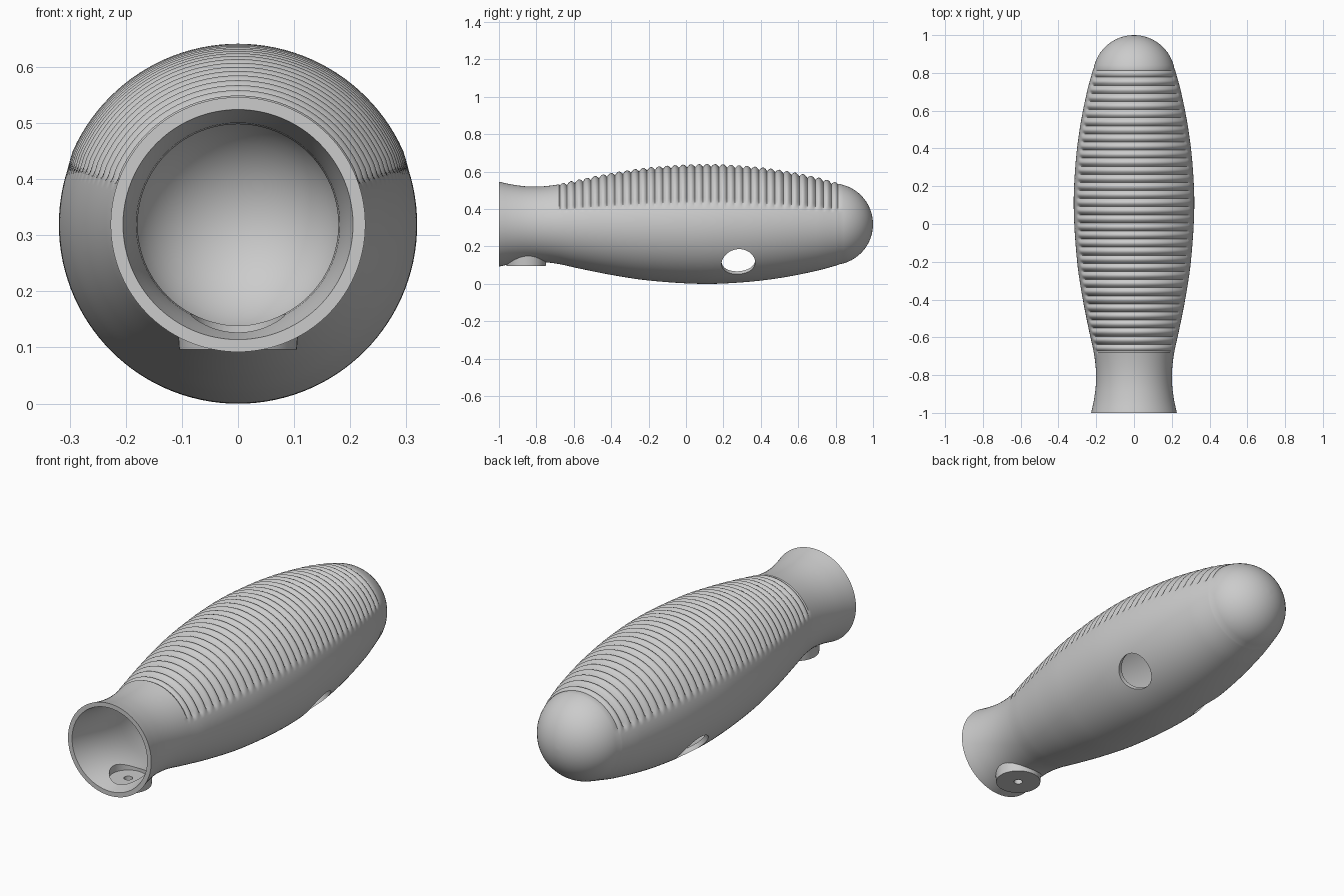
import bpy, math
from mathutils import Matrix, Vector

if "Cube" in bpy.data.objects:
    bpy.data.objects.remove(bpy.data.objects["Cube"])

CZ = 0.319           # height of the handle's long axis
WALL = 0.022
DOME_R, DOME_Y = 0.218, 0.782
RIB0, RIB1, RIBS = -0.68, 0.82, 35

# half profile of the grip: (y, radius)
PROFILE = [(-1.0, .227), (-.93, .212), (-.85, .202), (-.77, .202), (-.68, .213),
           (-.58, .235), (-.4, .271), (-.2, .301), (.08, .319), (.3, .311),
           (.5, .288), (.7, .249), (.82, .216)]


def radius(y):
    """Smooth interpolation of the profile, then a round end."""
    if y >= PROFILE[-1][0]:
        return math.sqrt(max(0, DOME_R ** 2 - (y - DOME_Y) ** 2))
    i = max(k for k in range(len(PROFILE) - 1) if PROFILE[k][0] <= y + 1e-9)
    slope = lambda a, b: (PROFILE[b][1] - PROFILE[a][1]) / (PROFILE[b][0] - PROFILE[a][0])
    n = len(PROFILE) - 1
    (y0, r0), (y1, r1) = PROFILE[i], PROFILE[i + 1]
    m0, m1 = slope(max(i - 1, 0), i + 1), slope(i, min(i + 2, n))
    h = y1 - y0
    t = (y - y0) / h
    return ((2*t**3 - 3*t*t + 1) * r0 + (t**3 - 2*t*t + t) * h * m0
            + (3*t*t - 2*t**3) * r1 + (t**3 - t*t) * h * m1)


def lathe(name, ys, rad, tip, segs):
    """Closed body along y; rad(y, angle) gives the radius."""
    verts, faces = [], []
    for y in ys:
        for k in range(segs):
            a = 2 * math.pi * k / segs
            r = rad(y, a)
            verts.append((r * math.cos(a), y, CZ + r * math.sin(a)))
    for i in range(len(ys) - 1):
        for k in range(segs):
            a, b = i * segs + k, i * segs + (k + 1) % segs
            faces.append((a, a + segs, b + segs, b))
    faces.append(tuple(range(segs)))
    verts.append((0, tip, CZ))
    last = (len(ys) - 1) * segs
    faces += [(last + k, len(verts) - 1, last + (k + 1) % segs) for k in range(segs)]
    me = bpy.data.meshes.new(name)
    me.from_pydata(verts, [], faces)
    ob = bpy.data.objects.new(name, me)
    bpy.context.collection.objects.link(ob)
    return ob


def span(a, b, n):
    return [a + (b - a) * i / n for i in range(n)]


def ribbed(y, a):
    """Grip radius with rounded ribs over the upper side only."""
    r = radius(y)
    if RIB0 < y < RIB1:
        above = math.degrees(math.asin(max(-1, min(1, math.sin(a)))))
        fade = max(0, min(1, (above - 19) / 4))
        wave = abs(math.sin(math.pi * RIBS * (y - RIB0) / (RIB1 - RIB0)))
        r += fade * (0.003 - 0.016 * (1 - wave))
    return r


def cylinder(name, r0, r1, a, b):
    """Cylinder or cone from point a to point b."""
    a, b = Vector(a), Vector(b)
    d = b - a
    bpy.ops.mesh.primitive_cone_add(vertices=48, radius1=r0, radius2=r1, depth=d.length)
    ob = bpy.context.object
    ob.name = name
    ob.matrix_world = Matrix.Translation((a + b) / 2) @ d.to_track_quat('Z', 'Y').to_matrix().to_4x4()
    return ob


def boolean(target, tool, op):
    tool.hide_render = True
    bpy.context.view_layer.update()
    m = target.modifiers.new(tool.name, 'BOOLEAN')
    m.operation, m.object, m.solver = op, tool, 'EXACT'
    bpy.context.view_layer.objects.active = target
    bpy.ops.object.modifier_apply(modifier=m.name)
    bpy.data.objects.remove(tool)


# Solid grip with ribs and domed end
dome = [DOME_Y + DOME_R * math.sin(math.radians(d)) for d in range(16, 90, 6)]
ys = span(-1, RIB0, 18) + span(RIB0, RIB1, RIBS * 6) + [RIB1] + dome
grip = lathe("handle_grip", ys, ribbed, 1.0, 120)

# Screw boss under the neck
boolean(grip, cylinder("screw_boss", .105, .112, (0, -.855, .096), (0, -.855, .19)), 'UNION')

# Hollow inside with a domed end
inner_r = DOME_R - WALL
inner_dome = [DOME_Y + inner_r * math.sin(math.radians(d)) for d in range(10, 90, 8)]


def inside(y, a):
    if y > DOME_Y - 0.01:
        return math.sqrt(max(0, inner_r ** 2 - (y - DOME_Y) ** 2))
    return radius(max(y, -1)) - WALL


cavity = lathe("cavity_cutter", [-1.03] + span(-1, .76, 40) + inner_dome,
               inside, DOME_Y + inner_r, 96)
boolean(grip, cavity, 'DIFFERENCE')

# Pocket inside the boss and its screw hole
boolean(grip, cylinder("pocket_cutter", .085, .085, (0, -.855, .124), (0, -.855, .3)), 'DIFFERENCE')
boolean(grip, cylinder("screw_cutter", .02, .02, (0, -.855, .05), (0, -.855, .2)), 'DIFFERENCE')

# Round holes low on both sides
ang = math.radians(-42)
for s in (1, -1):
    p = lambda d: (s * d * math.cos(ang), .28, CZ + d * math.sin(ang))
    boolean(grip, cylinder("side_hole_cutter", .09, .09, p(.15), p(.45)), 'DIFFERENCE')

bpy.ops.object.select_all(action='DESELECT')
grip.select_set(True)
bpy.context.view_layer.objects.active = grip
bpy.ops.object.shade_smooth_by_angle(angle=math.radians(35))
